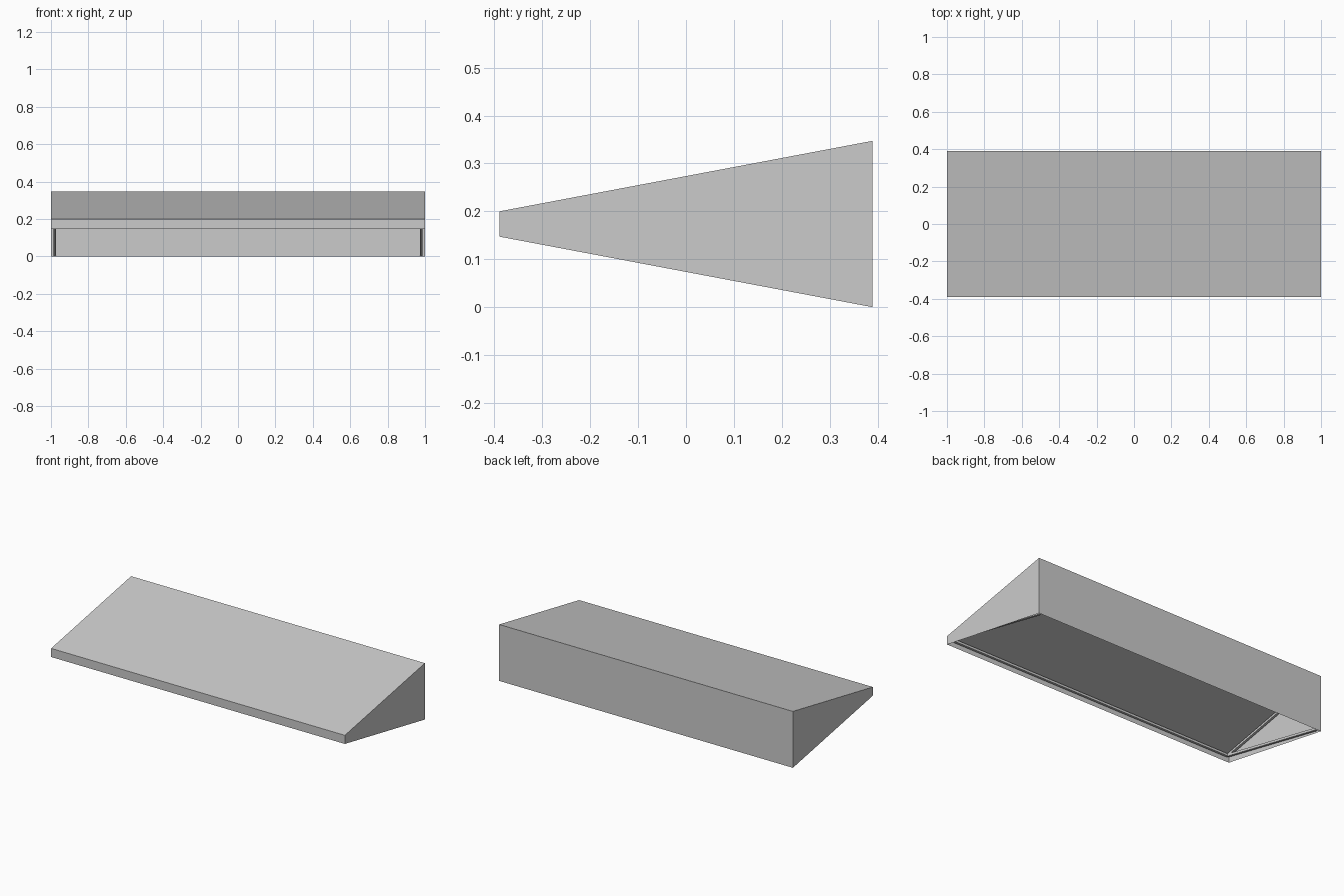
import bpy, bmesh
from mathutils import Vector

if "Cube" in bpy.data.objects:
    bpy.data.objects.remove(bpy.data.objects["Cube"])

HALF_X, HALF_Y = 1.0, 0.389
TUBE = 0.014


def finish(bm, name):
    bmesh.ops.recalc_face_normals(bm, faces=bm.faces)
    mesh = bpy.data.meshes.new(name)
    bm.to_mesh(mesh)
    bm.free()
    obj = bpy.data.objects.new(name, mesh)
    bpy.context.collection.objects.link(obj)
    return obj


def bar(name, a, b):
    """Square tube between two points."""
    a, b = Vector(a), Vector(b)
    bm = bmesh.new()
    bmesh.ops.create_cube(bm, size=1)
    obj = finish(bm, name)
    direction = b - a
    obj.location = (a + b) / 2
    # Keep two tube faces upright, whichever way it runs
    if abs(direction.x) < 1e-6:
        obj.rotation_euler.x = -Vector((direction.y, direction.z)).angle_signed(Vector((1, 0))) * -1
        obj.scale = (TUBE, direction.length, TUBE)
    else:
        obj.scale = (direction.length, TUBE, TUBE)
    return obj


# Thin canopy cover: roof, front valance, back and side cheeks, open below
bm = bmesh.new()
profile = [(-HALF_Y, 0.147), (-HALF_Y, 0.2), (HALF_Y, 0.347), (HALF_Y, 0.0)]
left, right = [[bm.verts.new((x, y, z)) for y, z in profile]
               for x in (-HALF_X, HALF_X)]
bm.faces.new(left)
bm.faces.new(right)
for i in range(3):
    bm.faces.new((left[i], left[i + 1], right[i + 1], right[i]))
finish(bm, "canopy_cover")

# Triangular support frame inside each cheek
X = 0.98
FRONT, TOP, BOTTOM = (-0.375, 0.178), (0.375, 0.325), (0.375, 0.012)
for side, x in (("left", -X), ("right", X)):
    bar(side + "_roof_arm", (x, *FRONT), (x, *TOP))
    bar(side + "_brace", (x, *FRONT), (x, *BOTTOM))
    bar(side + "_back_post", (x, *BOTTOM), (x, *TOP))

# Cross rails joining the two frames
bar("front_rail", (-X, *FRONT), (X, *FRONT))
bar("back_rail", (-X, *TOP), (X, *TOP))
